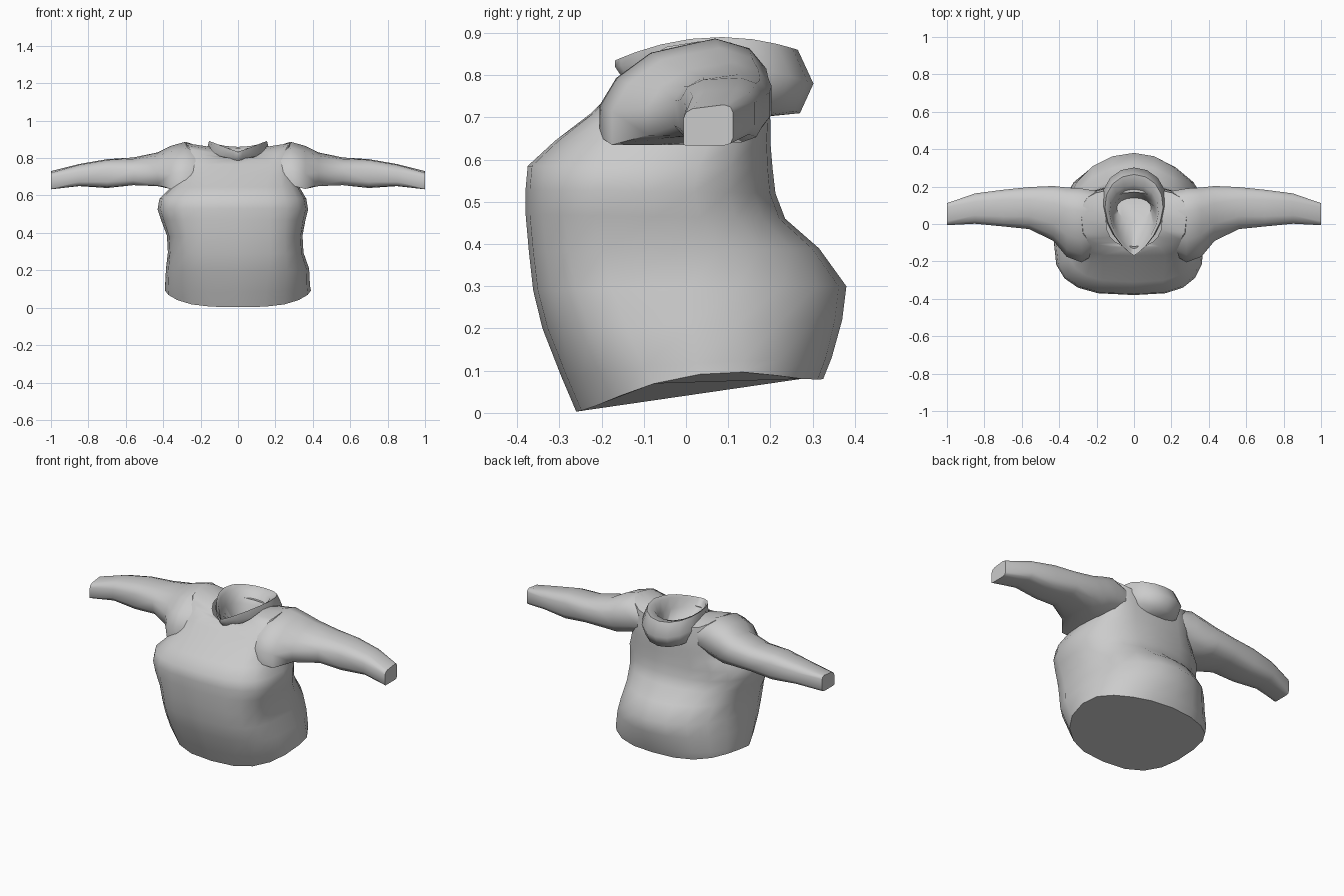
import bpy, bmesh, math

if "Cube" in bpy.data.objects:
    bpy.data.objects.remove(bpy.data.objects["Cube"])

cloth = bpy.data.materials.new("grey cloth")
cloth.diffuse_color = (0.6, 0.6, 0.6, 1)
cloth.use_nodes = True
cloth.node_tree.nodes["Principled BSDF"].inputs["Base Color"].default_value = cloth.diffuse_color


def loft(name, rings, cap_start=True, cap_end=True, angle=55):
    """Skin a list of equal-length closed rings."""
    bm = bmesh.new()
    rows = [[bm.verts.new(p) for p in ring] for ring in rings]
    n = len(rows[0])
    for a, b in zip(rows, rows[1:]):
        for i in range(n):
            j = (i + 1) % n
            bm.faces.new((a[i], a[j], b[j], b[i]))
    if cap_start:
        bm.faces.new(rows[0][::-1])
    if cap_end:
        bm.faces.new(rows[-1])
    bmesh.ops.recalc_face_normals(bm, faces=bm.faces)
    mesh = bpy.data.meshes.new(name)
    bm.to_mesh(mesh)
    bm.free()
    mesh.materials.append(cloth)
    ob = bpy.data.objects.new(name, mesh)
    bpy.context.collection.objects.link(ob)
    bpy.ops.object.select_all(action='DESELECT')
    ob.select_set(True)
    bpy.context.view_layer.objects.active = ob
    bpy.ops.object.shade_smooth_by_angle(angle=math.radians(angle))
    return ob


def spow(v, e):
    return math.copysign(abs(v) ** e, v)


def body_ring(left, right, yf, zf, yb, zb, lift, ef, eb, n=20):
    """Tilted ring from front point to back point, sides lifted."""
    pts = []
    for i in range(n):
        a = 2 * math.pi * i / n
        e = ef if math.cos(a) > 0 else eb
        s, c = spow(math.sin(a), e), -spow(math.cos(a), e)
        t = (c + 1) / 2
        x = s * (right if s > 0 else left)
        pts.append((x, yf + (yb - yf) * t, zf + (zb - zf) * t + lift * s ** 4))
    return pts


# Baggy torso: left, right, front y, front z, back y, back z,
# side lift, front and back squareness
torso = [
    (.39, .39, -.26, .003, .325, .08, .05, .85, .9),
    (.39, .385, -.295, .085, .345, .13, .01, .8, .9),
    (.385, .38, -.34, .20, .37, .22, 0, .7, 1),
    (.375, .35, -.362, .29, .38, .30, 0, .6, 1),
    (.38, .345, -.372, .38, .315, .39, 0, .6, 1),
    (.41, .36, -.38, .47, .235, .46, 0, .65, .9),
    (.43, .375, -.38, .53, .212, .52, 0, .68, .9),
    (.42, .365, -.375, .585, .205, .58, 0, .7, .8),
    (.36, .33, -.31, .645, .20, .64, 0, .65, .7),
    (.30, .30, -.225, .71, .20, .69, 0, .5, .6),
    (.30, .30, -.17, .765, .195, .76, .01, .5, .6),
    (.28, .28, -.125, .80, .185, .82, .07, .6, .6),
    (.15, .15, -.12, .80, .17, .82, .05, .8, .8),
]
loft("torso", [body_ring(*r) for r in torso], cap_end=False)

# Sleeves: x, front y, back y, bottom z, top z, front droop, squareness
sleeve = [
    (.20, -.16, .18, .68, .86, .08, .75),
    (.28, -.21, .195, .655, .887, .09, .72),
    (.36, -.18, .20, .635, .865, .08, .75),
    (.43, -.095, .207, .65, .83, .05, .75),
    (.56, -.03, .20, .655, .803, .02, .7),
    (.70, -.015, .185, .64, .794, .01, .6),
    (.85, .0, .165, .65, .768, .01, .6),
    (1.0, -.007, .112, .633, .73, .015, .35),
]


def sleeve_ring(x, yf, yb, zb, zt, droop, e, side, n=12):
    """Rounded section whose front half sags."""
    pts = []
    for i in range(n):
        a = 2 * math.pi * (i + .5) / n
        c, s = spow(math.cos(a), e), spow(math.sin(a), e)
        z = (zb + zt) / 2 + (zt - zb) / 2 * s / spow(math.sin(math.radians(75)), e)
        z += droop * min(0, c)
        pts.append((side * x, (yf + yb) / 2 + (yb - yf) / 2 * c, max(z, zb)))
    return pts


for side, label in ((-1, "left"), (1, "right")):
    loft(label + "_sleeve", [sleeve_ring(*s, side) for s in sleeve])


# Folded hood: pointed at the front, rolled thick at the back
def hood_ring(w, yf, yb, zf, zb, lift, n=18):
    pts = []
    for i in range(n):
        a = 2 * math.pi * i / n
        t = (1 - math.cos(a)) / 2
        pts.append((w * math.sin(a) * math.sin(a / 2) ** 0.6,
                    yf + (yb - yf) * t,
                    zf + (zb - zf) * t + lift * math.sin(a) ** 2))
    return pts


hood = [
    (.15, -.10, .17, .75, .70, 0),
    (.19, -.148, .27, .79, .71, .02),
    (.205, -.168, .302, .82, .78, .03),
    (.185, -.168, .265, .835, .86, .042),
    (.155, -.155, .21, .825, .85, .035),
    (.14, -.13, .165, .79, .79, .015),
    (.11, .0, .14, .735, .70, 0),
]
loft("hood", [hood_ring(*h) for h in hood], cap_start=False, angle=60)
